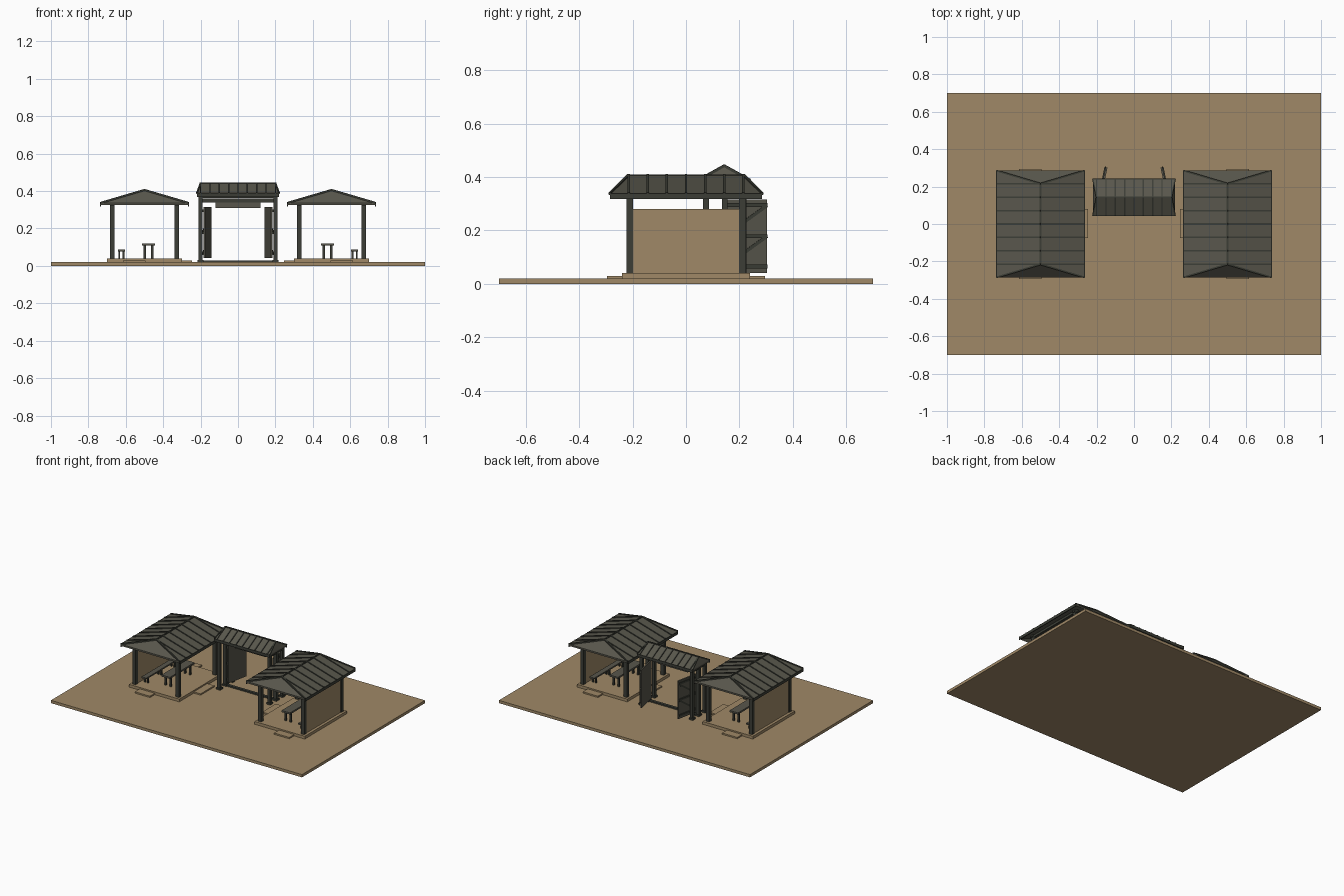
import bpy, bmesh
from mathutils import Vector, Matrix

if "Cube" in bpy.data.objects:
    bpy.data.objects.remove(bpy.data.objects["Cube"])


def material(name, rgb):
    m = bpy.data.materials.new(name)
    m.diffuse_color = (*rgb, 1)
    m.use_nodes = True
    m.node_tree.nodes["Principled BSDF"].inputs["Base Color"].default_value = m.diffuse_color
    return m


EARTH = material("tan_earth", (0.35, 0.25, 0.136))
GREY = material("weathered_grey", (0.098, 0.094, 0.072))
DARK = material("dark_timber", (0.045, 0.048, 0.037))


def finish(name, bm, mat):
    bmesh.ops.recalc_face_normals(bm, faces=bm.faces)
    me = bpy.data.meshes.new(name)
    bm.to_mesh(me)
    bm.free()
    me.materials.append(mat)
    bpy.context.collection.objects.link(bpy.data.objects.new(name, me))


def box(x0, x1, y0, y1, z0, z1):
    """Matrix that fits a unit cube to the given extents."""
    return (Matrix.Translation(((x0 + x1) / 2, (y0 + y1) / 2, (z0 + z1) / 2))
            @ Matrix.Diagonal((abs(x1 - x0), abs(y1 - y0), z1 - z0, 1)))


def bar(a, b, width, height):
    """Matrix that stretches a unit cube from a to b."""
    a, b = Vector(a), Vector(b)
    d = b - a
    x = d.normalized()
    y = Vector((0, 0, 1)).cross(x).normalized()
    z = x.cross(y)
    rot = Matrix((x, y, z)).transposed().to_4x4()
    return Matrix.Translation((a + b) / 2) @ rot @ Matrix.Diagonal((d.length, width, height, 1))


def part(name, mat, pieces):
    bm = bmesh.new()
    for m in pieces:
        bmesh.ops.create_cube(bm, size=1, matrix=m)
    finish(name, bm, mat)


def hip_roof(name, place, half_w, half_l, ridge_l, eave, ridge, thick, ribs, rib_w):
    """Steep-ended hip roof; place maps (across, along, z) to the scene."""
    bm = bmesh.new()
    rings = []
    for dz in (0, -thick):
        rings.append([bm.verts.new(place(u, v, z + dz)) for u, v, z in (
            (-half_w, -half_l, eave), (half_w, -half_l, eave),
            (half_w, half_l, eave), (-half_w, half_l, eave),
            (0, -ridge_l, ridge), (0, ridge_l, ridge))])
    for r in rings:
        for f in ((0, 1, 4), (2, 3, 5), (1, 2, 5, 4), (3, 0, 4, 5)):
            bm.faces.new([r[i] for i in f])
    for i in range(4):
        j = (i + 1) % 4
        bm.faces.new((rings[0][i], rings[0][j], rings[1][j], rings[1][i]))
    finish(name, bm, GREY)

    # Raised battens down the slopes, along the hips and the ridge
    strips = [bar(place(0, -ridge_l, ridge), place(0, ridge_l, ridge), rib_w, 0.008)]
    for s in (-1, 1):
        for i in range(ribs):
            v = -ridge_l + 2 * ridge_l * i / (ribs - 1)
            strips.append(bar(place(0, v, ridge), place(s * half_w, v, eave), rib_w, 0.01))
        for t in (-1, 1):
            strips.append(bar(place(0, t * ridge_l, ridge),
                              place(s * half_w, t * half_l, eave), rib_w, 0.01))
        # Eave boards
        strips.append(bar(place(s * half_w, -half_l, eave - 0.009),
                          place(s * half_w, half_l, eave - 0.009), 0.006, 0.02))
    part(name + "_battens", DARK, strips)


# Ground slab
part("ground_slab", EARTH, [box(-1, 1, -0.7, 0.7, 0, 0.02)])

# Two mirrored open pavilions
for s, side in ((-1, "left"), (1, "right")):
    # Plinth and low steps
    part(side + "_plinth", EARTH, [box(s * 0.30, s * 0.70, -0.24, 0.24, 0.02, 0.04)])
    part(side + "_steps", EARTH, [
        box(s * 0.245, s * 0.30, -0.075, 0.08, 0.02, 0.03),
        box(s * 0.495, s * 0.615, -0.295, -0.24, 0.02, 0.03),
        box(s * 0.495, s * 0.615, 0.24, 0.295, 0.02, 0.03)])

    # Corner posts and top beams
    part(side + "_posts", DARK, [
        box(s * (x - 0.0125), s * (x + 0.0125), y - 0.0125, y + 0.0125, 0.04, 0.335)
        for x in (0.328, 0.672) for y in (-0.21, 0.21)])
    part(side + "_beams", DARK,
         [box(s * (x - 0.01), s * (x + 0.01), -0.235, 0.235, 0.322, 0.338) for x in (0.328, 0.672)]
         + [box(s * 0.31, s * 0.69, y - 0.01, y + 0.01, 0.325, 0.341) for y in (-0.21, 0.21)])

    # Outer wall
    part(side + "_wall", EARTH, [box(s * 0.664, s * 0.680, -0.2, 0.2, 0.04, 0.28)])

    # Table and wall bench
    part(side + "_table_top", GREY, [box(s * 0.445, s * 0.512, -0.14, 0.14, 0.108, 0.12)])
    part(side + "_table_legs", DARK, [
        box(s * (x - 0.006), s * (x + 0.006), y - 0.006, y + 0.006, 0.04, 0.108)
        for x in (0.458, 0.499) for y in (-0.11, 0.11)])
    part(side + "_bench_seat", GREY, [box(s * 0.605, s * 0.642, -0.18, 0.18, 0.077, 0.087)])
    part(side + "_bench_legs", DARK, [
        box(s * (x - 0.005), s * (x + 0.005), y - 0.005, y + 0.005, 0.04, 0.077)
        for x in (0.612, 0.635) for y in (-0.15, 0, 0.15)])

    # Roof
    hip_roof(side + "_roof", lambda u, v, z: (s * 0.5 + u, v, z),
             0.235, 0.285, 0.215, 0.337, 0.406, 0.012, 7, 0.009)

    # Gate posts with foot pads
    ys = (0.075, 0.145, 0.215)
    part(side + "_gate_posts", DARK, [
        box(s * 0.19, s * 0.212, y - 0.011, y + 0.011, 0.02, 0.385) for y in ys])
    part(side + "_gate_feet", DARK, [
        box(s * 0.184, s * 0.216, y - 0.016, y + 0.016, 0.02, 0.032) for y in ys])
    part(side + "_gate_tie", DARK, [box(s * 0.192, s * 0.21, 0.06, 0.23, 0.36, 0.38)])

    # Open door leaf with rails and braces on its outer face
    hinge, free = Vector((s * 0.18, 0.145, 0)), Vector((s * 0.147, 0.302, 0))
    up = Vector((0, 0, 1))
    out = (free - hinge).cross(up).normalized()
    out = out if out.x * s > 0 else -out
    part(side + "_door", GREY, [bar(hinge + up * 0.178, free + up * 0.178, 0.01, 0.274)])
    h, f = hinge + out * 0.007, free + out * 0.007
    part(side + "_door_braces", DARK,
         [bar(h + up * z, f + up * z, 0.008, 0.014) for z in (0.065, 0.178, 0.295)]
         + [bar(h + up * z, f + up * (z + 0.113), 0.006, 0.012) for z in (0.065, 0.18)])

# Gate beams, lintel, board and threshold
part("gate_beams", DARK, [box(-0.21, 0.21, y - 0.009, y + 0.009, 0.362, 0.38)
                          for y in (0.075, 0.215)])
part("gate_lintel", DARK, [box(-0.195, 0.195, 0.135, 0.155, 0.338, 0.36)])
part("gate_board", GREY, [box(-0.12, 0.12, 0.139, 0.151, 0.31, 0.338)])
part("gate_threshold", DARK, [box(-0.19, 0.19, 0.135, 0.155, 0.02, 0.03)])

# Gate roof, ridge running across
hip_roof("gate_roof", lambda u, v, z: (v, 0.143 + u, z),
         0.097, 0.22, 0.2, 0.388, 0.442, 0.012, 9, 0.007)
